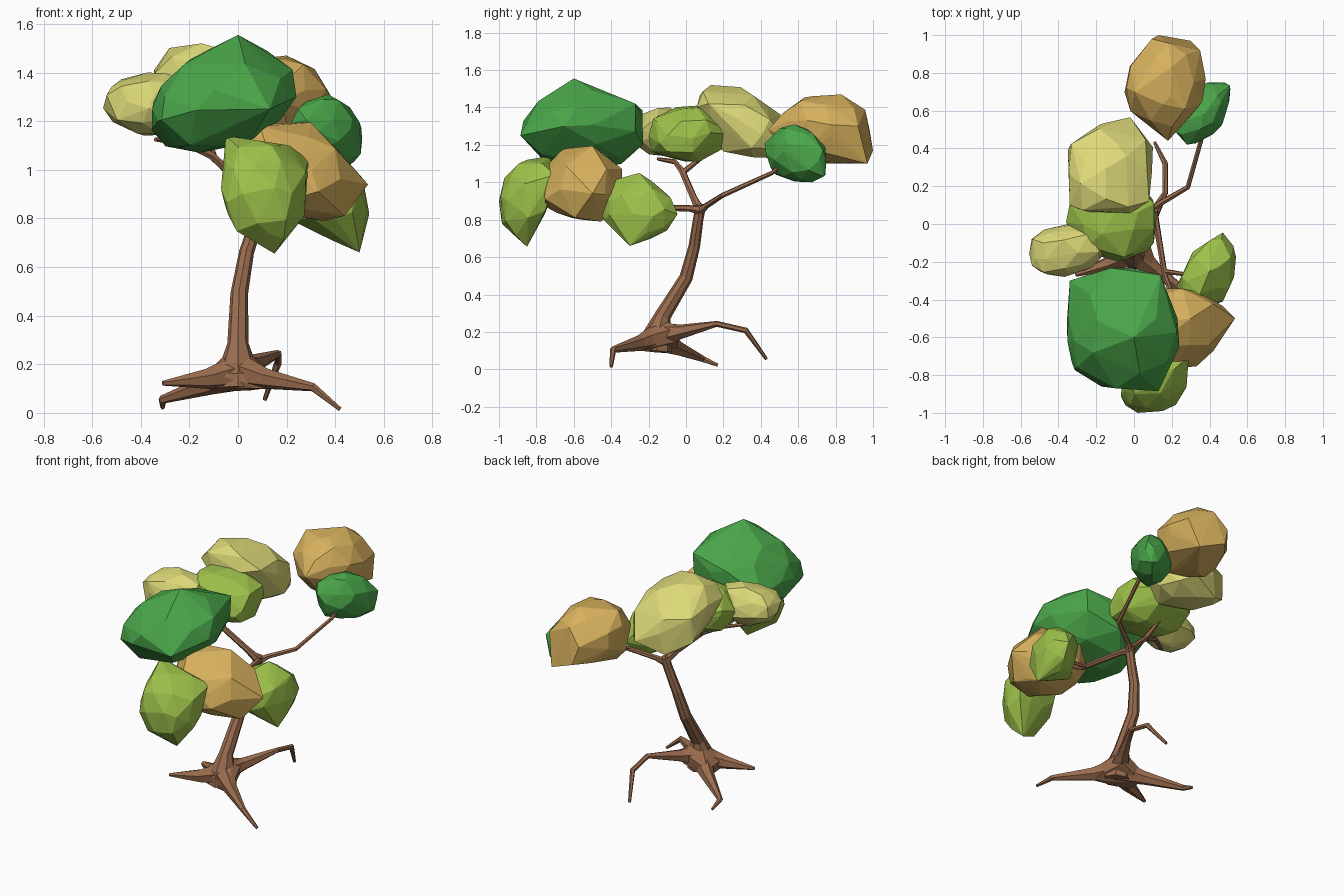
import bpy, bmesh, math, random
from mathutils import Vector, Euler


def material(name, rgb):
    m = bpy.data.materials.new(name)
    m.diffuse_color = (*rgb, 1)
    return m


BARK = material("brown_bark", (0.32, 0.15, 0.077))
DARK = material("dark_green", (0.068, 0.38, 0.068))
LIGHT = material("light_green", (0.345, 0.545, 0.07))
YELLOW = material("pale_yellow", (0.72, 0.69, 0.19))
TAN = material("tan_orange", (0.68, 0.435, 0.11))


def finish(bm, name, mat):
    bmesh.ops.recalc_face_normals(bm, faces=bm.faces)
    me = bpy.data.meshes.new(name)
    bm.to_mesh(me)
    bm.free()
    me.materials.append(mat)
    ob = bpy.data.objects.new(name, me)
    bpy.context.collection.objects.link(ob)
    return ob


def limb(name, path, sides=6):
    """Tapered faceted tube through (x, y, z, radius) points."""
    bm = bmesh.new()
    pts = [Vector(p[:3]) for p in path]
    rings = []
    side = None
    for i, p in enumerate(pts):
        t = Vector((0, 0, 0))
        if i > 0:
            t += (p - pts[i - 1]).normalized()
        if i < len(pts) - 1:
            t += (pts[i + 1] - p).normalized()
        t.normalize()
        if side is None:
            side = t.orthogonal()
        side = (side - t * side.dot(t)).normalized()
        up = t.cross(side)
        rings.append([bm.verts.new(p + path[i][3] * (
            side * math.cos(math.tau * k / sides) + up * math.sin(math.tau * k / sides)))
            for k in range(sides)])
    for a, b in zip(rings, rings[1:]):
        for k in range(sides):
            j = (k + 1) % sides
            bm.faces.new((a[k], a[j], b[j], b[k]))
    bm.faces.new(rings[0])
    bm.faces.new(rings[-1])
    return finish(bm, name, BARK)


def hull(points):
    """Convex hull mesh of a point cloud."""
    bm = bmesh.new()
    for p in points:
        bm.verts.new(p)
    bmesh.ops.convex_hull(bm, input=bm.verts[:])
    loose = [v for v in bm.verts if not v.link_faces]
    bmesh.ops.delete(bm, geom=loose, context='VERTS')
    return bm


def sphere_points():
    bm = bmesh.new()
    bmesh.ops.create_icosphere(bm, subdivisions=2, radius=1)
    pts = [v.co.copy() for v in bm.verts]
    bm.free()
    return pts


def leaf_clump(name, mat, lo, hi, shear=(0, 0, 0), seed=0, knobs=(), boxy=2.4):
    """Faceted lump filling the box lo..hi, leaning by xy, xz, yz shear, with extra corner knobs."""
    rnd = random.Random(seed)
    rot = Euler([rnd.uniform(0, 6) for _ in range(3)]).to_matrix()
    pts = []
    for p in sphere_points():
        c = rot @ p + Vector([rnd.uniform(-0.17, 0.17) for _ in range(3)])
        c.normalize()
        c /= sum(abs(q) ** boxy for q in c) ** (1 / boxy)
        x, y, z = c * rnd.uniform(0.88, 1.04)
        pts.append(Vector((x, y + shear[0] * x, z + shear[1] * x + shear[2] * y)))
    # Fit to the box
    for a in range(3):
        mn, mx = min(p[a] for p in pts), max(p[a] for p in pts)
        for p in pts:
            p[a] = lo[a] + (p[a] - mn) / (mx - mn) * (hi[a] - lo[a])
    return finish(hull(pts + [Vector(k) for k in knobs]), name, mat)


# Trunk
limb("trunk", [(0, -0.16, 0.1, 0.085), (0, -0.15, 0.19, 0.078),
               (0, -0.125, 0.285, 0.044),
               (0.005, 0.0, 0.49, 0.036), (0.035, 0.045, 0.66, 0.031),
               (0.08, 0.065, 0.8, 0.028), (0.1, 0.08, 0.88, 0.028)], 8)

# Flared foot joining the roots
finish(hull([(0, -0.16, 0.26), (0.03, -0.12, 0.26), (-0.03, -0.12, 0.26), (0.13, -0.25, 0.16),
             (0.12, -0.25, 0.1), (-0.13, -0.22, 0.165), (-0.12, -0.2, 0.105),
             (-0.12, -0.05, 0.145), (-0.11, -0.06, 0.085), (0.06, -0.03, 0.23),
             (0.05, -0.04, 0.15), (0, -0.16, 0.09)]), "root_flare", BARK)

# Roots
roots = {
    "root_front_right": [(0, -0.15, 0.175, 0.075), (0.12, -0.25, 0.14, 0.042),
                         (0.31, -0.39, 0.105, 0.018), (0.42, -0.4, 0.015, 0.009)],
    "root_front_left": [(0, -0.15, 0.17, 0.075), (-0.13, -0.21, 0.14, 0.042),
                        (-0.31, -0.27, 0.122, 0.01)],
    "root_back_left": [(0, -0.15, 0.165, 0.075), (-0.12, -0.05, 0.115, 0.042),
                       (-0.31, 0.09, 0.055, 0.018), (-0.31, 0.17, 0.022, 0.009)],
    "root_back": [(0, -0.14, 0.18, 0.075), (0.06, -0.03, 0.2, 0.04),
                  (0.165, 0.165, 0.243, 0.016), (0.165, 0.32, 0.208, 0.016),
                  (0.11, 0.43, 0.055, 0.009)],
}
# Branches
branches = {
    "branch_back_right": [(0.09, 0.07, 0.84, 0.026), (0.14, 0.11, 0.875, 0.017),
                          (0.285, 0.195, 0.93, 0.014), (0.36, 0.46, 1.05, 0.012),
                          (0.38, 0.56, 1.13, 0.009)],
    "branch_left": [(0.1, 0.075, 0.85, 0.027), (0.04, 0.04, 0.92, 0.019),
                    (-0.11, -0.02, 1.06, 0.018), (-0.22, -0.06, 1.11, 0.014),
                    (-0.34, -0.15, 1.125, 0.009)],
    "branch_left_back": [(-0.1, -0.02, 1.05, 0.017), (-0.13, 0.12, 1.16, 0.01)],
    "branch_front": [(0.1, 0.08, 0.85, 0.026), (0.115, 0.02, 0.86, 0.018),
                     (0.165, -0.28, 0.87, 0.015), (0.25, -0.5, 0.95, 0.01)],
    "branch_front_twig": [(0.16, -0.25, 0.87, 0.014), (0.36, -0.28, 0.86, 0.009)],
}
for name, path in {**roots, **branches}.items():
    limb(name, path)

# Leaf clumps
leaf_clump("leaves_crown_front", DARK, (-0.355, -0.87, 1.07), (0.23, -0.23, 1.49), (0, 0.3, 0), 1,
           [(0, -0.6, 1.555), (-0.34, -0.3, 1.25), (-0.33, -0.73, 1.2), (0.13, -0.885, 1.25),
            (0.14, -0.27, 1.42), (0.24, -0.65, 1.3)], 2.6)
leaf_clump("leaves_left", YELLOW, (-0.555, -0.28, 1.14), (-0.15, 0.0, 1.4), (0.1, 0, 0), 2)
leaf_clump("leaves_middle", LIGHT, (-0.36, -0.2, 1.11), (0.12, 0.22, 1.41), (-0.1, 0, 0.1), 3,
           [(-0.05, 0.29, 1.25)])
leaf_clump("leaves_crown_back", YELLOW, (-0.35, 0.05, 1.13), (0.1, 0.53, 1.52), (0, -0.1, -0.45), 4,
           [(-0.02, 0.565, 1.2), (0.08, 0.12, 1.42), (-0.34, 0.1, 1.4)])
leaf_clump("leaves_far_back", TAN, (-0.05, 0.5, 1.1), (0.38, 0.98, 1.46), (0, 0, 0), 5,
           [(0.18, 0.44, 1.28), (0.3, 0.97, 1.1), (0.13, 1.0, 1.17), (0.2, 0.83, 1.47),
            (0.35, 0.92, 1.3)])
leaf_clump("leaves_back_right", DARK, (0.22, 0.42, 1.0), (0.51, 0.75, 1.29), (0.5, -0.1, -0.1), 6,
           [(0.37, 0.58, 1.31)])
leaf_clump("leaves_front_right", TAN, (-0.04, -0.76, 0.79), (0.47, -0.34, 1.19), (0.1, -0.3, 0), 7,
           [(0.535, -0.5, 0.94), (0.46, -0.55, 0.86), (0.3, -0.5, 1.195)])
leaf_clump("leaves_far_front", LIGHT, (-0.07, -0.99, 0.71), (0.28, -0.72, 1.12), (0.2, -0.1, 0.3), 8,
           [(0.15, -0.85, 0.655), (-0.05, -0.73, 1.14), (0.29, -0.7, 1.04), (0.02, -1.0, 0.9)], 2.2)
leaf_clump("leaves_right", LIGHT, (0.25, -0.47, 0.7), (0.54, -0.08, 1.02), (0.4, -0.2, 0), 9,
           [(0.5, -0.3, 0.66), (0.47, -0.045, 0.83), (0.225, -0.33, 0.79), (0.4, -0.25, 1.05)], 2.2)
